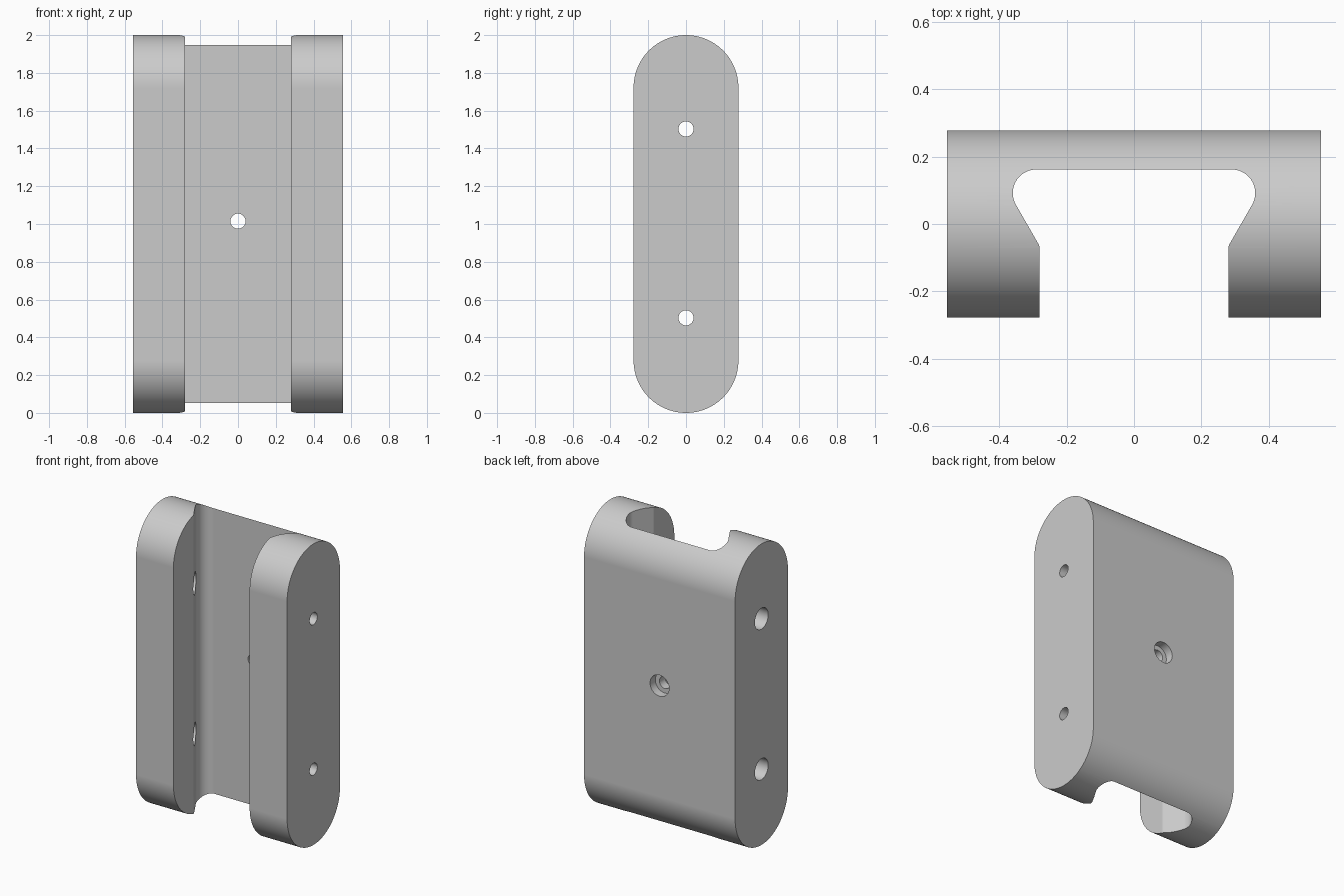
import bpy, bmesh, math
from mathutils import Matrix, Vector

cube = bpy.data.objects.get("Cube")
if cube:
    bpy.data.objects.remove(cube, do_unlink=True)

HALF_X, R, HEIGHT = 0.555, 0.2775, 2.0

grey = bpy.data.materials.new("plain grey")
grey.use_nodes = True
colour = (0.6, 0.6, 0.6, 1)
grey.diffuse_color = colour
grey.node_tree.nodes["Principled BSDF"].inputs["Base Color"].default_value = colour


def arc(cx, cy, r, start, end, steps):
    angles = [math.radians(start + (end - start) * i / steps) for i in range(steps + 1)]
    return [(cx + r * math.cos(a), cy + r * math.sin(a)) for a in angles]


def prism(name, outline, to_3d, sweep):
    """Extrude a closed 2D outline along the sweep vector."""
    bm = bmesh.new()
    face = bm.faces.new([bm.verts.new(to_3d(u, v)) for u, v in outline])
    grown = bmesh.ops.extrude_face_region(bm, geom=[face])["geom"]
    verts = [g for g in grown if isinstance(g, bmesh.types.BMVert)]
    bmesh.ops.translate(bm, verts=verts, vec=Vector(sweep))
    bmesh.ops.recalc_face_normals(bm, faces=bm.faces)
    mesh = bpy.data.meshes.new(name)
    bm.to_mesh(mesh)
    bm.free()
    mesh.materials.append(grey)
    obj = bpy.data.objects.new(name, mesh)
    bpy.context.collection.objects.link(obj)
    return obj


def cut(cutter):
    """Subtract a cutter from the body, then discard it."""
    cutter.hide_render = True
    mod = body.modifiers.new("cut", "BOOLEAN")
    mod.operation, mod.solver, mod.object = "DIFFERENCE", "EXACT", cutter
    bpy.context.view_layer.objects.active = body
    bpy.ops.object.modifier_apply(modifier=mod.name)
    bpy.data.objects.remove(cutter, do_unlink=True)


def hole_x(r, z, x0, x1):
    cut(prism("side_hole_cutter", arc(0, z, r, 0, 352.5, 47),
              lambda u, v: (x0, u, v), (x1 - x0, 0, 0)))


def hole_y(r, z, y0, y1):
    cut(prism("back_hole_cutter", arc(0, z, r, 0, 352.5, 47),
              lambda u, v: (u, y0, v), (0, y1 - y0, 0)))


# Round-ended block
stadium = arc(0, HEIGHT - R, R, 0, 180, 48) + arc(0, R, R, 180, 360, 48)
body = prism("bracket_body", stadium, lambda u, v: (-HALF_X, u, v), (2 * HALF_X, 0, 0))

# Undercut channel, open at the front
side = arc(0.29, 0.092, 0.07, 90, -30, 20)
side += arc(0.31, -0.074, 0.03, 150, 180, 4)
side += [(0.28, -0.4)]
channel = side + [(-x, y) for x, y in reversed(side)]
cut(prism("channel_cutter", channel, lambda u, v: (u, v, -0.1), (0, 0, HEIGHT + 0.2)))

# Cross holes: wide through one cheek, narrow through the other
for z in (0.503, 1.503):
    hole_x(0.07, z, -0.7, 0)
    hole_x(0.04, z, 0, 0.7)

# Counterbored screw hole in the back plate
hole_y(0.04, 1.015, 0, 0.4)
hole_y(0.07, 1.015, 0.222, 0.4)

# Smooth curves with crisp edges
bpy.ops.object.select_all(action="DESELECT")
body.select_set(True)
bpy.context.view_layer.objects.active = body
bpy.ops.object.shade_smooth_by_angle(angle=math.radians(25))
weighted = body.modifiers.new("weighted normals", "WEIGHTED_NORMAL")
weighted.keep_sharp = True
